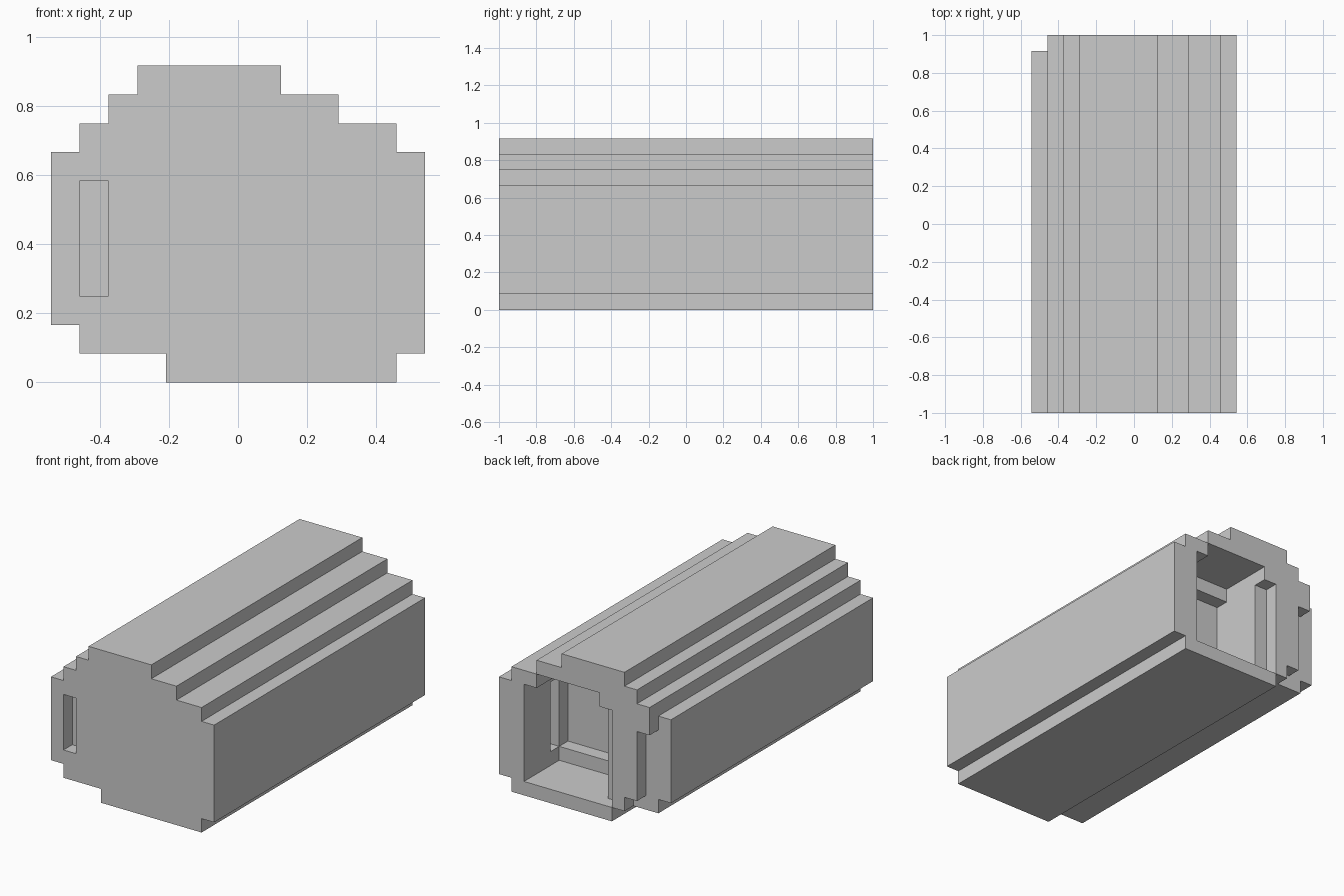
import bpy
import bmesh

U = 1 / 12  # one block; the model is 13 wide, 24 long, 11 high

cube = bpy.data.objects.get("Cube")
if cube:
    bpy.data.objects.remove(cube, do_unlink=True)

grey = bpy.data.materials.new("plain_grey")
grey.use_nodes = True
COLOUR = (0.6, 0.6, 0.6, 1)
grey.diffuse_color = COLOUR
grey.node_tree.nodes["Principled BSDF"].inputs["Base Color"].default_value = COLOUR


def point(x, y, z):
    return ((x - 6.5) * U, (y - 12) * U, z * U)


def add_prism(name, outline, y0, y1):
    """Extrude an outline of (x, z) block corners from y0 to y1."""
    bm = bmesh.new()
    face = bm.faces.new([bm.verts.new(point(x, y0, z)) for x, z in outline])
    moved = bmesh.ops.extrude_face_region(bm, geom=[face])["geom"]
    bmesh.ops.translate(bm, vec=(0, (y1 - y0) * U, 0),
                        verts=[v for v in moved if isinstance(v, bmesh.types.BMVert)])
    bmesh.ops.recalc_face_normals(bm, faces=bm.faces)
    mesh = bpy.data.meshes.new(name)
    bm.to_mesh(mesh)
    bm.free()
    mesh.materials.append(grey)
    obj = bpy.data.objects.new(name, mesh)
    bpy.context.collection.objects.link(obj)
    return obj


def stepped(rows):
    """Outline of stacked rows, each (bottom, top, left, right)."""
    right = [p for b, t, l, r in rows for p in ((r, b), (r, t))]
    left = [p for b, t, l, r in reversed(rows) for p in ((l, t), (l, b))]
    return right + left


# Long stepped body
body = add_prism("stepped_body", stepped([
    (0, 1, 4, 12), (1, 2, 1, 13), (2, 8, 0, 13),
    (8, 9, 1, 12), (9, 10, 2, 10), (10, 11, 3, 8)]), 0, 24)

# Cavities: x range, y range, z range in blocks
cuts = {
    "chamber": ((5, 11), (20, 25), (1, 8)),
    "chamber_vault": ((5, 10), (20, 25), (7, 9)),
    "end_recess": ((5, 11), (19, 21), (2, 8)),
    "wall_niche": ((10, 12), (20, 21), (2, 7)),
    "doorway": ((4, 6), (23, 25), (1, 8)),
    "front_slot": ((1, 2), (-1, 1), (3, 7)),
    "rear_edge_step": ((-1, 1), (23, 25), (-1, 10)),
    "rear_side_step": ((-1, 2), (23, 25), (-1, 7)),
    "rear_low_step": ((-1, 3), (23, 25), (-1, 2)),
}
for name, ((x0, x1), (y0, y1), (z0, z1)) in cuts.items():
    cutter = add_prism(name + "_cutter", stepped([(z0, z1, x0, x1)]), y0, y1)
    cutter.hide_render = True
    mod = body.modifiers.new(name, "BOOLEAN")
    mod.operation = "DIFFERENCE"
    mod.solver = "EXACT"
    mod.object = cutter
    # Bake each cut, then discard its cutter
    graph = bpy.context.evaluated_depsgraph_get()
    result = bpy.data.meshes.new_from_object(body.evaluated_get(graph))
    body.modifiers.clear()
    body.data = result
    bpy.data.objects.remove(cutter, do_unlink=True)

# One flat material on every face
body.data.materials.clear()
body.data.materials.append(grey)
for poly in body.data.polygons:
    poly.material_index = 0
    poly.use_smooth = False
body.data.name = "stepped_body"
